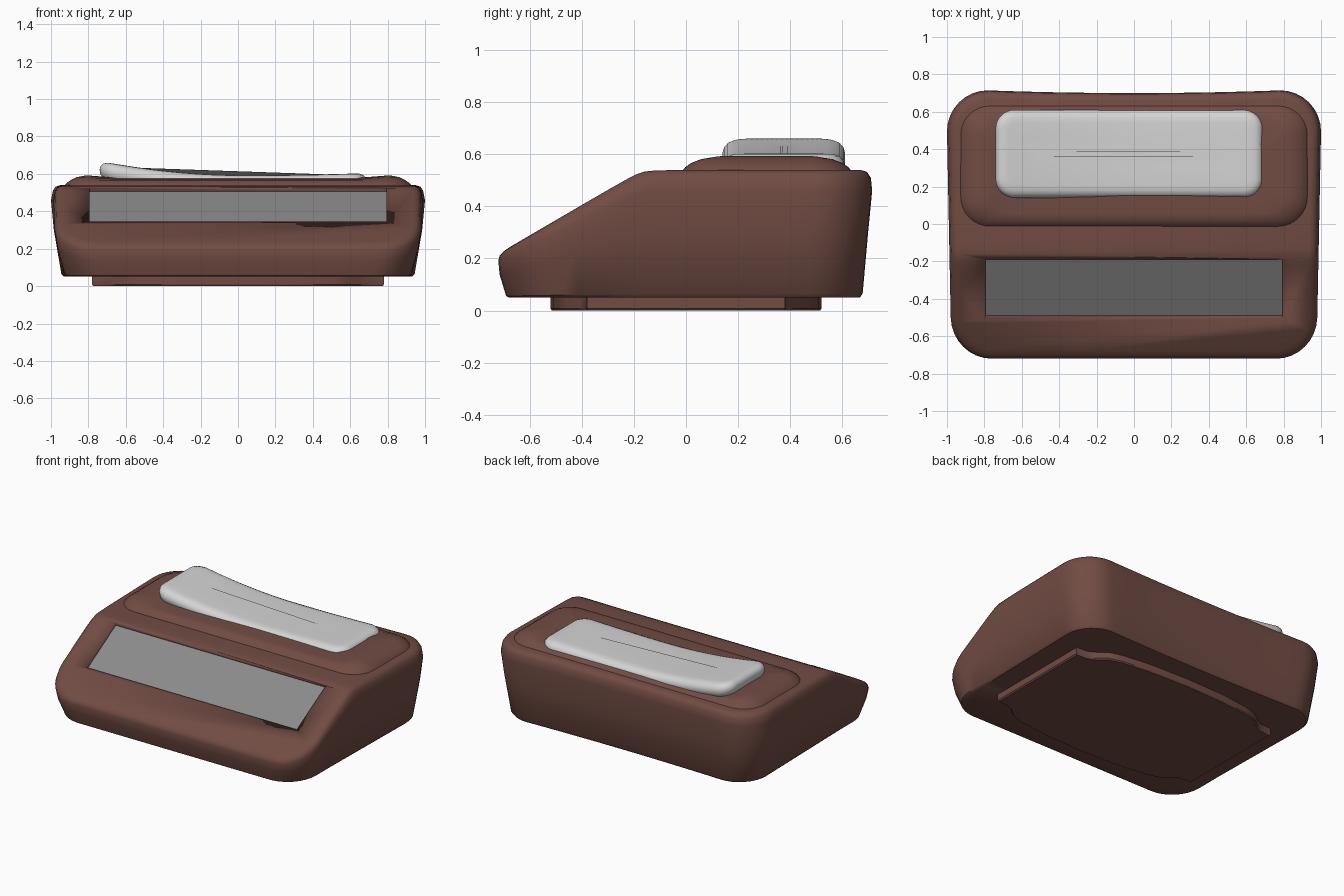
import bpy, bmesh, math
from mathutils import Vector

if "Cube" in bpy.data.objects:
    bpy.data.objects.remove(bpy.data.objects["Cube"])


def material(name, rgb):
    m = bpy.data.materials.new(name)
    m.diffuse_color = (*rgb, 1)
    m.use_nodes = True
    m.node_tree.nodes["Principled BSDF"].inputs["Base Color"].default_value = m.diffuse_color
    return m


brown = material("brown plastic", (0.165, 0.072, 0.056))
grey = material("grey panel", (0.26, 0.26, 0.26))
light = material("light grey", (0.66, 0.66, 0.66))


def ring(hx, y0, y1, r, arc=8, edge=14):
    """Rounded rectangle with evenly divided straight sides."""
    corners = [(hx - r, y1 - r, 0), (-hx + r, y1 - r, 90),
               (-hx + r, y0 + r, 180), (hx - r, y0 + r, 270)]
    pts = []
    for i, (cx, cy, a0) in enumerate(corners):
        for k in range(arc + 1):
            a = math.radians(a0 + 90 * k / arc)
            pts.append(Vector((cx + r * math.cos(a), cy + r * math.sin(a))))
        nx, ny, na = corners[(i + 1) % 4]
        a = math.radians(na)
        end = Vector((nx + r * math.cos(a), ny + r * math.sin(a)))
        start = pts[-1].copy()
        pts += [start.lerp(end, k / edge) for k in range(1, edge)]
    return pts


def finish(name, bm, mat, angle=35):
    bmesh.ops.recalc_face_normals(bm, faces=bm.faces)
    me = bpy.data.meshes.new(name)
    bm.to_mesh(me)
    bm.free()
    me.materials.append(mat)
    ob = bpy.data.objects.new(name, me)
    bpy.context.collection.objects.link(ob)
    smooth(ob, angle)
    return ob


def smooth(ob, angle):
    bpy.ops.object.select_all(action='DESELECT')
    ob.select_set(True)
    bpy.context.view_layer.objects.active = ob
    bpy.ops.object.shade_smooth_by_angle(angle=math.radians(angle))


def loft(sections):
    """Closed skin through (z, outline) sections."""
    bm = bmesh.new()
    rows = [[bm.verts.new((p[0], p[1], z)) for p in pts] for z, pts in sections]
    n = len(rows[0])
    for a, b in zip(rows, rows[1:]):
        for i in range(n):
            j = (i + 1) % n
            bm.faces.new((a[i], a[j], b[j], b[i]))
    bm.faces.new(rows[0][::-1])
    bm.faces.new(rows[-1])
    return bm


def step(t):
    t = max(0, min(1, t))
    return t * t * (3 - 2 * t)


# body: rounded block whose front half is squeezed down to a sloping face
rows = [(.05, .93, -.68, .67, .20), (.065, .945, -.69, .68, .21),
        (.30, .985, -.715, .70, .22), (.46, 1.0, -.72, .715, .22),
        (.51, .99, -.715, .71, .215), (.532, .975, -.70, .695, .20),
        (.54, .95, -.675, .67, .18)]
bm = loft([(z, ring(hx, a, b, r)) for z, hx, a, b, r in rows])
for y in (-.22, -.19, -.16, -.12):
    bmesh.ops.bisect_plane(bm, geom=bm.verts[:] + bm.edges[:] + bm.faces[:],
                           plane_co=(0, y, 0), plane_no=(0, 1, 0))
for v in bm.verts:
    x, y, z = v.co
    d = .585 * (y + .17)
    top = .54 + (d - math.sqrt(d * d + .0004)) / 2
    v.co.z = .05 + (z - .05) * (top - .05) / .49
    v.co.x = x * (1 + .02 * (min(y, .5) - .5))
    if y > .6 and abs(x) < .8:
        v.co.y -= .015 * (1 - (x / .8) ** 2)
body = finish("body", bm, brown, 40)

# display recess and panel, tilted with the slope
tilt = math.atan(.585)


def tilted_box(name, mat, depth, lift):
    bm = bmesh.new()
    bmesh.ops.create_cube(bm, size=1)
    c, s = math.cos(tilt), math.sin(tilt)
    for v in bm.verts:
        x, y, z = v.co.x * 1.59, v.co.y * .36, v.co.z * depth + lift
        v.co = (x, -.335 + y * c - z * s, .415 + y * s + z * c)
    return finish(name, bm, mat)


cutter = tilted_box("recess_cutter", brown, .2, .1 - .004)
cutter.hide_render = True
mod = body.modifiers.new("recess", 'BOOLEAN')
mod.object = cutter
mod.operation = 'DIFFERENCE'
bpy.context.view_layer.objects.active = body
bpy.ops.object.modifier_apply(modifier=mod.name)
bpy.data.objects.remove(cutter)
tilted_box("display_panel", grey, .008, -.004)

# raised cradle on top, dished in the middle
rows = [(0, .535), (.012, .55), (.035, .566), (.07, .583), (.12, .595),
        (.19, .603), (.25, .605), (.31, .605)]
bm = loft([(z, ring(.93 - d, -.015 + d, .635 - d, max(.16 - d, .008)))
           for d, z in rows])
for v in bm.verts:
    if v.co.z > .536:
        mid = 1 - step((abs(v.co.x) - .66) / .19)
        inner = step((v.co.z - .57) / .03)
        v.co.z -= .026 * mid * inner
finish("cradle", bm, brown, 50)

# handset: curved bar, raised at the left end
rows = [(-.09, .02), (-.07, .004), (-.045, 0), (-.025, .006), (-.01, .02),
        (-.002, .04), (0, .07), (0, .15), (0, .22)]
bm = loft([(z, ring(.715 - d, .14 + d, .61 - d, max(.10 - d, .008)))
           for z, d in rows])
for v in bm.verts:
    x = v.co.x - .025
    v.co.x = x
    v.co.z += .592 + .073 * (max(0, .05 - x) / .77) ** 2
    v.co.z += .012 * (max(0, x) / .69) ** 2
finish("handset", bm, light, 50)

# base plate with bulging front and back edges
quarter = [(.78, .38), (.70, .385), (.65, .41), (.59, .46), (.50, .485),
           (.30, .51), (0, .52)]
half = quarter + [(-x, y) for x, y in quarter[-2::-1]]
outline = half + [(-x, -y) for x, y in half]
bm = loft([(0, [(x * .99, y * .99) for x, y in outline]),
           (.008, outline), (.06, outline)])
finish("base_plate", bm, brown, 30)
